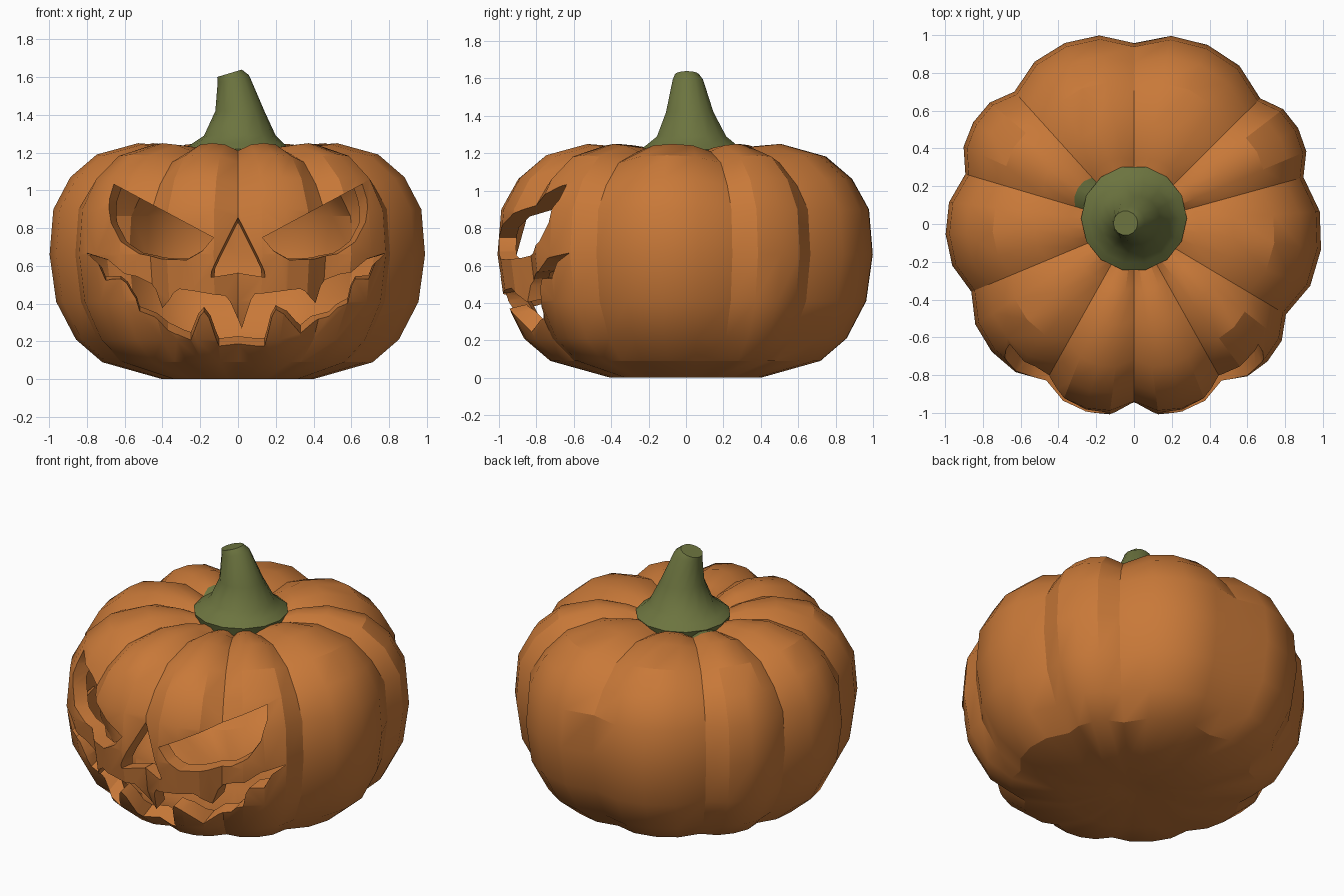
import bpy, bmesh
from math import sin, cos, pi, radians, degrees, atan2, hypot

cube = bpy.data.objects.get("Cube")
if cube:
    bpy.data.objects.remove(cube, do_unlink=True)


def material(name, rgb):
    m = bpy.data.materials.new(name)
    m.use_nodes = True
    m.diffuse_color = (*rgb, 1)
    m.node_tree.nodes["Principled BSDF"].inputs["Base Color"].default_value = (*rgb, 1)
    return m


orange = material("pumpkin orange", (0.58, 0.19, 0.04))
green = material("stem green", (0.15, 0.175, 0.05))


def make_object(name, bm, mats):
    mesh = bpy.data.meshes.new(name)
    bm.to_mesh(mesh)
    bm.free()
    for m in mats:
        mesh.materials.append(m)
    obj = bpy.data.objects.new(name, mesh)
    bpy.context.collection.objects.link(obj)
    return obj


def loft(bm, rings):
    """Skin a closed solid through rings of points."""
    loops = [[bm.verts.new(p) for p in ring] for ring in rings]
    faces = [bm.faces.new(loops[0]), bm.faces.new(loops[-1])]
    for a, b in zip(loops, loops[1:]):
        for i in range(len(a)):
            j = (i + 1) % len(a)
            faces.append(bm.faces.new((a[i], a[j], b[j], b[i])))
    bmesh.ops.recalc_face_normals(bm, faces=faces)
    return faces


def smooth(obj, angle):
    bpy.ops.object.select_all(action='DESELECT')
    obj.select_set(True)
    bpy.context.view_layer.objects.active = obj
    bpy.ops.object.shade_smooth_by_angle(angle=radians(angle))


# Ribbed body: uneven lobes between grooves, revolved from a profile
GROOVES = [-30, 15, 44, 90, 133, 164, 202, 240, 270, 300, 330]
PROFILE = [(0.08, 0.03), (0.4, 0.0), (0.72, 0.09), (0.86, 0.21), (0.965, 0.41),
           (1.0, 0.66), (0.98, 0.9), (0.89, 1.07), (0.75, 1.19), (0.53, 1.25),
           (0.35, 1.235), (0.2, 1.19), (0.05, 1.17)]
STEPS = 4


def body_rings(shrink_r=1.0, shrink_z=1.0):
    rings = []
    for r, z in PROFILE:
        ring = []
        for a, b in zip(GROOVES, GROOVES[1:]):
            for k in range(STEPS):
                t = k / STEPS
                groove = 1 - sin(pi * t) ** 0.6
                ang = radians(a + (b - a) * t)
                rad = 1.03 * r * (1 - 0.07 * groove) * shrink_r
                drop = 0.04 * groove if z > 1 and r > 0.1 else 0
                height = 0.62 + (z - drop - 0.62) * shrink_z
                ring.append((0.97 * rad * cos(ang), rad * sin(ang), height))
        rings.append(ring)
    return rings


bm = bmesh.new()
outer = loft(bm, body_rings())
inner = loft(bm, body_rings(0.91, 0.87))
bmesh.ops.reverse_faces(bm, faces=inner)

# Green patch beside the stem, on one lobe
for f in outer:
    c = f.calc_center_median()
    if c.z > 1.1 and hypot(c.x, c.y) < 0.33 and 133 < degrees(atan2(c.y, c.x)) < 164:
        f.material_index = 1
body = make_object("pumpkin_body", bm, [orange, green])


# Carved face: tapered cutters, narrowing about a pivot toward the inside
def carve(name, outline, pivot, y0, kx, kz):
    bm = bmesh.new()
    rings = []
    for y in (-1.2, -0.35):
        sx, sz = 1 - kx * (y - y0), 1 - kz * (y - y0)
        rings.append([(pivot[0] + (x - pivot[0]) * sx, y,
                       pivot[1] + (z - pivot[1]) * sz) for x, z in outline])
    loft(bm, rings)
    bmesh.ops.triangulate(bm, faces=bm.faces[:])
    cutter = make_object(name, bm, [orange, green])
    cutter.hide_render = True
    mod = body.modifiers.new(name, 'BOOLEAN')
    mod.operation = 'DIFFERENCE'
    mod.solver = 'EXACT'
    mod.object = cutter
    bpy.ops.object.select_all(action='DESELECT')
    body.select_set(True)
    bpy.context.view_layer.objects.active = body
    bpy.ops.object.modifier_apply(modifier=mod.name)
    bpy.data.objects.remove(cutter, do_unlink=True)


EYE = [(0.69, 1.05), (0.7, 0.96), (0.67, 0.83), (0.6, 0.73), (0.5, 0.67),
       (0.38, 0.65), (0.25, 0.65), (0.18, 0.69), (0.13, 0.75)]
for name, side in (("left_eye_cutter", 1), ("right_eye_cutter", -1)):
    carve(name, [(side * x, z) for x, z in EYE], (side * 0.13, 0.75), -0.72, 0.7, 0.7)

carve("nose_cutter", [(0, 0.86), (-0.135, 0.54), (0, 0.565), (0.135, 0.54)],
      (0, 0.55), -0.95, 1.5, 1.0)

MOUTH_TOP = [(-0.8, 0.67), (-0.6, 0.55), (-0.46, 0.5), (-0.4, 0.37), (-0.31, 0.49),
             (-0.07, 0.46), (0.02, 0.27), (0.09, 0.47), (0.33, 0.49), (0.41, 0.4),
             (0.46, 0.52), (0.6, 0.56), (0.78, 0.67)]
MOUTH_BOTTOM = [(0.69, 0.51), (0.62, 0.52), (0.58, 0.38), (0.48, 0.3), (0.33, 0.23),
                (0.2, 0.39), (0.14, 0.16), (-0.1, 0.16), (-0.18, 0.38), (-0.25, 0.2),
                (-0.37, 0.23), (-0.52, 0.33), (-0.56, 0.44), (-0.62, 0.52), (-0.7, 0.5)]
carve("mouth_cutter", MOUTH_TOP + MOUTH_BOTTOM, (0, 0.66), -0.86, 0, 0.9)
smooth(body, 25)

# Stem: flared base, leaning to a slanted tip
STEM = [(1.15, 0, 0.03, 0.26, 0), (1.22, 0, 0.03, 0.28, 0), (1.25, 0, 0.03, 0.24, 0),
        (1.29, 0.01, 0.03, 0.19, 0), (1.42, 0.01, 0.02, 0.13, 0),
        (1.59, -0.025, 0.01, 0.083, 0.25), (1.62, -0.045, 0.005, 0.065, 0.3)]
bm = bmesh.new()
rings = []
for z, cx, cy, r, tilt in STEM:
    angles = [2 * pi * i / 14 for i in range(14)]
    rings.append([(cx + r * cos(a), cy + r * sin(a), z + tilt * r * cos(a)) for a in angles])
loft(bm, rings)
smooth(make_object("stem", bm, [green]), 35)
